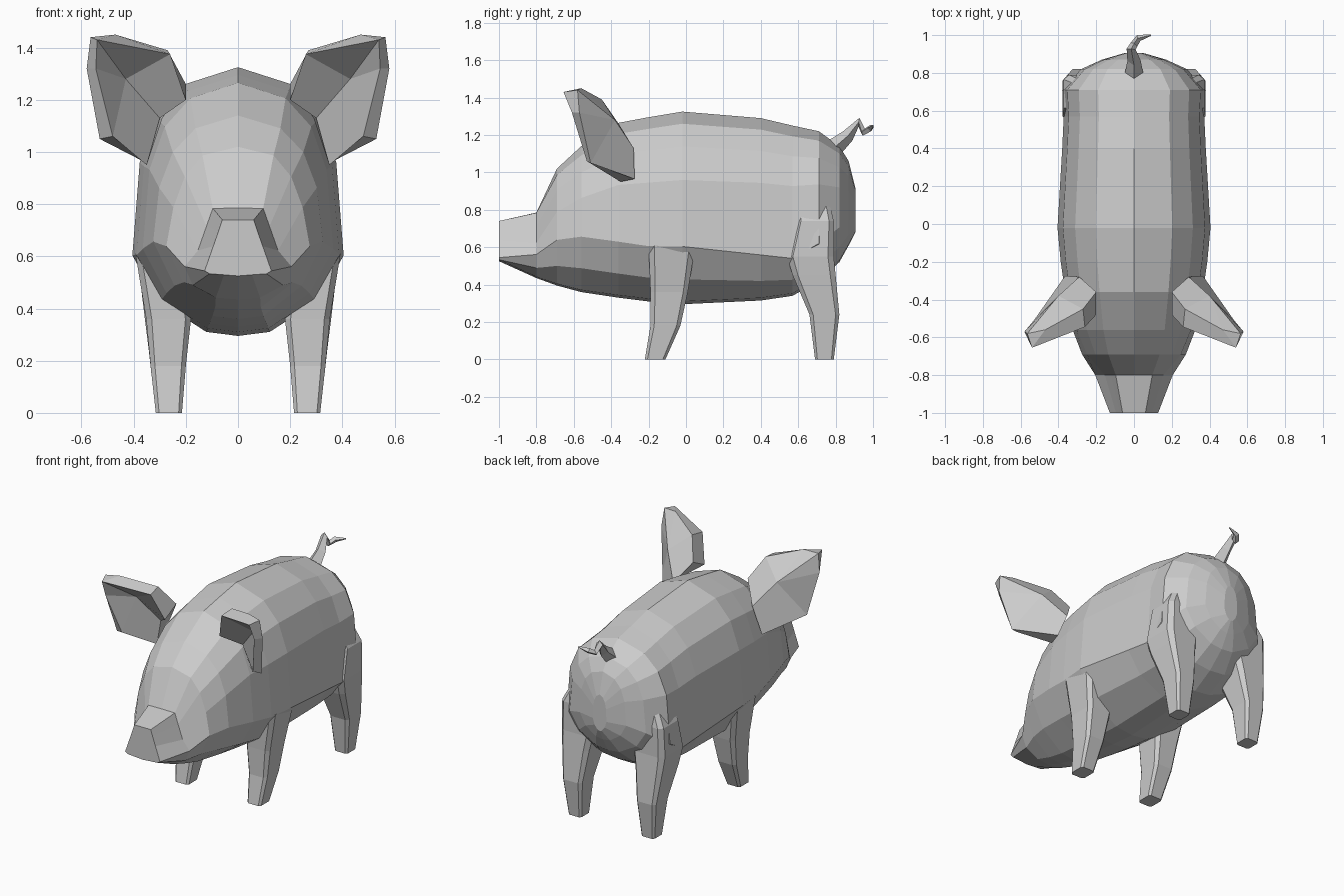
import bpy, bmesh
from mathutils import Vector

if "Cube" in bpy.data.objects:
    bpy.data.objects.remove(bpy.data.objects["Cube"])


def make_object(name, verts, faces):
    bm = bmesh.new()
    vs = [bm.verts.new(v) for v in verts]
    for f in faces:
        bm.faces.new([vs[i] for i in f])
    bmesh.ops.recalc_face_normals(bm, faces=bm.faces)
    mesh = bpy.data.meshes.new(name)
    bm.to_mesh(mesh)
    bm.free()
    ob = bpy.data.objects.new(name, mesh)
    bpy.context.collection.objects.link(ob)
    return ob


def loft(name, rings):
    n = len(rings[0])
    verts = [p for r in rings for p in r]
    faces = [(k * n + i, k * n + (i + 1) % n, (k + 1) * n + (i + 1) % n, (k + 1) * n + i)
             for k in range(len(rings) - 1) for i in range(n)]
    faces.append(tuple(range(n)))
    faces.append(tuple(range((len(rings) - 1) * n, len(rings) * n)))
    return make_object(name, verts, faces)


# Body: half profiles (width fraction, height fraction) for trunk and snout
TRUNK = [(0, 1), (.5, .937), (.77, .82), (.93, .645), (1, .3), (.75, .13), (.3, .015), (0, 0)]
SNOUT = [(0, 1), (.47, 1), (.58, .8), (.74, .53), (1, .1), (.85, .06), (.42, .02), (0, 0)]

# y, top, bottom, half width, snout blend, height fraction of the widest line
SECTIONS = [
    (-1.00, .74, .525, .128, 1, .09),
    (-.80, .785, .435, .205, .95, .36),
    (-.69, 1.02, .395, .275, .15, .39),
    (-.56, 1.14, .36, .325, 0, .38),
    (-.36, 1.265, .33, .365, 0, .32),
    (-.20, 1.295, .31, .388, 0, .3),
    (-.02, 1.325, .295, .405, 0, .3),
    (.40, 1.29, .315, .38, 0, .25),
    (.57, 1.25, .34, .372, 0, .22),
    (.71, 1.22, .42, .38, 0, .25),
    (.82, 1.14, .52, .28, 0, .3),
    (.87, 1.06, .61, .17, 0, .3),
    (.905, .92, .68, .05, 0, .3),
]


def body_ring(y, top, bottom, w, t, crease):
    half = []
    for i, ((ax, az), (bx, bz)) in enumerate(zip(TRUNK, SNOUT)):
        x, z = ax + (bx - ax) * t, az + (bz - az) * t
        if i == 4:
            z = crease
        if i == 5:
            z = crease * .43
        half.append(Vector((x * w, y, bottom + (top - bottom) * z)))
    return half + [Vector((-p.x, p.y, p.z)) for p in half[-2:0:-1]]


loft("body", [body_ring(*s) for s in SECTIONS])


# Legs: chamfered rectangular rings (z, inner x, outer x, front y, back y)
def leg(name, levels, side):
    rings = []
    for z, x0, x1, y0, y1 in levels:
        cx, cy, hx, hy = (x0 + x1) / 2, (y0 + y1) / 2, (x1 - x0) / 2, (y1 - y0) / 2
        c = .75
        pts = [(1, -c), (1, c), (c, 1), (-c, 1), (-1, c), (-1, -c), (-c, -1), (c, -1)]
        rings.append([(side * (cx + a * hx), cy + b * hy, z) for a, b in pts])
    loft(name, rings)


FRONT = [(0, .215, .315, -.22, -.11), (.18, .2, .335, -.19, -.03),
         (.36, .18, .352, -.19, .01), (.61, .22, .393, -.2, .05)]
REAR = [(0, .22, .315, .69, .79), (.24, .2, .342, .66, .82), (.45, .17, .368, .57, .80),
        (.55, .15, .378, .54, .79), (.74, .15, .372, .59, .79), (.96, .1, .26, .60, .74)]

# Ears: rim in front, rim behind, cupped centre points
RIM = [(.20, -.48, 1.20), (.26, -.545, 1.375), (.54, -.655, 1.43),
       (.545, -.61, 1.32), (.48, -.53, 1.06), (.35, -.35, .95)]
BACK = [(.20, -.36, 1.26), (.27, -.45, 1.39), (.47, -.56, 1.45), (.565, -.58, 1.44),
        (.58, -.57, 1.32), (.53, -.51, 1.05), (.365, -.275, .965)]
CENTRES = [(.29, -.28, 1.13), (.40, -.38, 1.28), (.30, -.38, 1.13), (.43, -.45, 1.28)]
EAR_FACES = [(6, 13, 14, 7), (13, 12, 11, 14), (14, 11, 10), (14, 10, 9), (14, 9, 8), (14, 8, 7),
             (0, 1, 16, 15), (15, 16, 4, 5), (16, 3, 4), (16, 2, 3), (16, 1, 2),
             (0, 6, 7, 1), (1, 7, 8, 2), (2, 8, 9), (2, 9, 10, 3), (3, 10, 11, 4),
             (4, 11, 12, 5), (5, 12, 13, 15), (15, 13, 6, 0)]

for side, word in ((1, "left"), (-1, "right")):
    leg("front_leg_" + word, FRONT, side)
    leg("rear_leg_" + word, REAR, side)
    make_object("ear_" + word, [(side * x, y, z) for x, y, z in RIM + BACK + CENTRES], EAR_FACES)

# Tail: tapered curl
PATH = [(0, .79, 1.13, .05), (0, .865, 1.195, .035), (-.015, .925, 1.268, .024),
        (0, .95, 1.215, .02), (.025, .985, 1.235, .018), (.09, 1.0, 1.25, .004)]
curve = bpy.data.curves.new("tail", 'CURVE')
curve.dimensions = '3D'
curve.bevel_depth = 1
curve.bevel_resolution = 0
curve.use_fill_caps = True
spline = curve.splines.new('POLY')
spline.points.add(len(PATH) - 1)
for p, (x, y, z, r) in zip(spline.points, PATH):
    p.co = (x, y, z, 1)
    p.radius = r
spline.use_smooth = False
bpy.context.collection.objects.link(bpy.data.objects.new("tail", curve))
